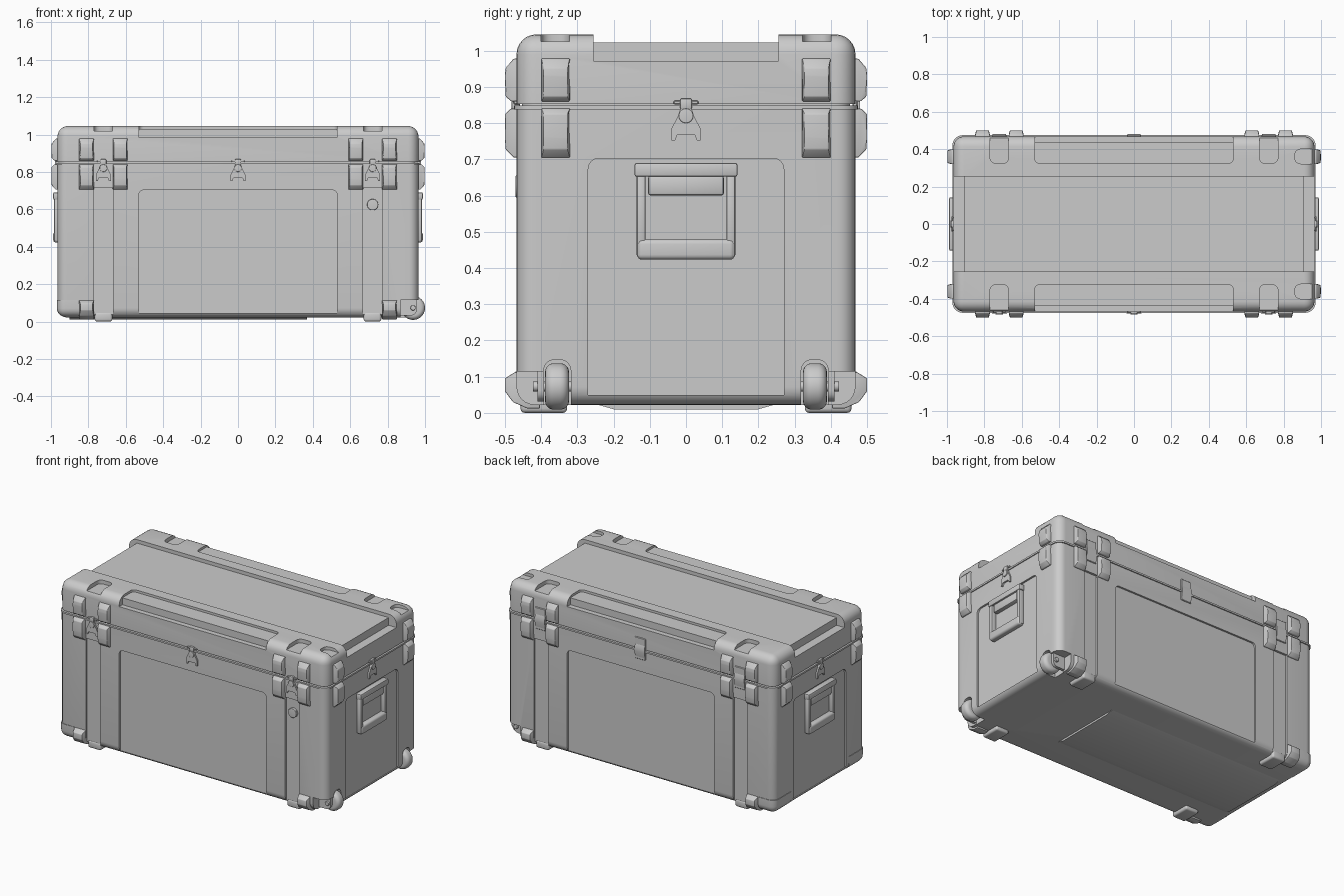
import bpy, bmesh
from math import pi
from mathutils import Matrix, Vector

if "Cube" in bpy.data.objects:
    bpy.data.objects.remove(bpy.data.objects["Cube"])

FRONT, RIGHT, BACK, LEFT = 0, pi / 2, pi, -pi / 2
SIDES = (-1, 1)


def finish(bm, name, rot=0):
    bmesh.ops.recalc_face_normals(bm, faces=bm.faces)
    me = bpy.data.meshes.new(name)
    bm.to_mesh(me)
    bm.free()
    me.transform(Matrix.Rotation(rot, 4, 'Z'))
    ob = bpy.data.objects.new(name, me)
    bpy.context.collection.objects.link(ob)
    return ob


def box(name, a, b, r=0, pick=None, seg=4, rot=0):
    """Box between two corners; pick(direction, midpoint) chooses edges to round."""
    lo = Vector([min(p, q) for p, q in zip(a, b)])
    hi = Vector([max(p, q) for p, q in zip(a, b)])
    mid, size = (lo + hi) / 2, hi - lo
    bm = bmesh.new()
    bmesh.ops.create_cube(bm, size=1)
    if r:
        chosen = []
        for e in bm.edges:
            d = e.verts[1].co - e.verts[0].co
            m = e.verts[0].co + e.verts[1].co
            axis = max(range(3), key=lambda i: abs(d[i]))
            if pick is None or pick(axis, m):
                chosen.append(e)
    for v in bm.verts:
        v.co = mid + Vector([v.co[i] * size[i] for i in range(3)])
    if r:
        bmesh.ops.bevel(bm, geom=chosen, offset=r, segments=seg, profile=0.5, affect='EDGES')
    return finish(bm, name, rot)


def prism(name, pts, place, bevel=0, rot=0):
    """Closed profile swept between two ends; place(point, end) gives the 3D position."""
    bm = bmesh.new()
    rings = [[bm.verts.new(place(p, s)) for p in pts] for s in SIDES]
    n = len(pts)
    for ring in rings:
        bm.faces.new(ring)
    for i in range(n):
        j = (i + 1) % n
        bm.faces.new((rings[0][i], rings[0][j], rings[1][j], rings[1][i]))
    if bevel:
        bmesh.ops.bevel(bm, geom=bm.edges[:], offset=bevel, segments=2, profile=0.5, affect='EDGES')
    return finish(bm, name, rot)


def cyl(name, c, r, depth, bevel=0, seg=32, rot=0):
    """Cylinder along y."""
    bm = bmesh.new()
    bmesh.ops.create_cone(bm, cap_ends=True, segments=seg, radius1=r, radius2=r, depth=depth,
                          matrix=Matrix.Translation(c) @ Matrix.Rotation(pi / 2, 4, 'X'))
    if bevel:
        rims = [e for e in bm.edges if abs(e.verts[0].co.y - e.verts[1].co.y) < 1e-5]
        bmesh.ops.bevel(bm, geom=rims, offset=bevel, segments=5, profile=0.5, affect='EDGES')
    return finish(bm, name, rot)


def cut(target, cutter):
    cutter.hide_render = True
    m = target.modifiers.new("cut", 'BOOLEAN')
    m.operation, m.solver, m.object = 'DIFFERENCE', 'EXACT', cutter
    bpy.context.view_layer.objects.active = target
    bpy.ops.object.modifier_apply(modifier=m.name)
    bpy.data.objects.remove(cutter)


def upright(axis, m):
    return axis == 2


# case base and lid shells, with the rim between them
base = box("case_base", (-.965, -.468, .022), (.965, .468, .84), .05,
           lambda ax, m: ax == 2 or m.z < -.5, 6)
lid = box("case_lid", (-.965, -.468, .853), (.965, .468, 1.045), .055,
          lambda ax, m: ax == 2 or m.z > .5, 6)
box("seam_core", (-.95, -.453, .83), (.95, .453, .87), .045, upright, 6)
box("rim_lip", (-.971, -.475, .837), (.971, .475, .848), .055, upright, 6)

# lid recesses: centre panel, end shelves, edge steps, stacking notches
cut(lid, box("c", (-1.1, -.255, 1.022), (1.1, .255, 1.2)))
for s in SIDES:
    cut(lid, box("c", (s * .908, -.255, .972), (s * 1.1, .255, 1.2)))
    cut(lid, box("c", (-.53, s * .325, 1.03), (.53, s * .6, 1.2), .025, upright))
    cut(lid, box("c", (-.53, s * .435, .985), (.53, s * .6, 1.2)))
    cut(lid, box("c", (.86, s * .322, 1.025), (1.1, s * .4, 1.2), .03, upright))
    for x in SIDES:
        cut(lid, box("c", (x * .77, s * .325, 1.02), (x * .67, s * .6, 1.2), .03, upright))

# base recesses: long panels, grooves, end panels, wheel wells
top_corners = lambda ax, m: ax == 1 and m.z > .5
for rot in (FRONT, BACK):
    cut(base, box("c", (-.53, -.6, .042), (.53, -.456, .703), .025, top_corners, rot=rot))
    for x in SIDES:
        cut(base, box("c", (x * .77, -.6, -.1), (x * .668, -.454, .715), rot=rot))
for rot in (RIGHT, LEFT):
    cut(base, box("c", (-.27, -1.1, .05), (.27, -.953, .703), .03, top_corners, rot=rot))
for s in SIDES:
    cut(base, box("c", (.865, s * .318, -.1), (1.1, s * .393, .147), .03,
                  lambda ax, m: ax == 0 and m.z > .5))
    cut(base, box("c", (.87, s * .385, -.1), (1.1, s * .6, .114)))

# underside skid plate with sloping sides
prism("skid_plate", [(-.27, .03), (-.2, .01), (.2, .01), (.27, .03)],
      lambda p, s: (.37 if s > 0 else -.9, p[0], p[1]))

# feet that sit in the notches of a case below
for x in SIDES:
    for y in SIDES:
        box("stacking_foot", (x * .672, y * .328, 0), (x * .766, y * .457, .05), .012, None, 3)

# bumpers: profiles are (distance out, height)
UPPER = [(-.03, .862), (.014, .86), (.03, .873), (.032, .93), (.03, .952), (.008, .978), (-.03, .978)]
LOWER = [(-.03, .705), (.008, .705), (.03, .728), (.032, .76), (.032, .825), (.016, .84), (-.03, .84)]
FOOT = [(-.065, .012), (-.03, .012), (.01, .03), (.032, .06), (.032, .095), (.004, .113), (-.065, .113)]


def bumper(name, prof, u, face, rot):
    prism(name, prof, lambda p, s: (u + s * (.04 if p[0] < .02 else .033), -face - p[0], p[1]),
          .003, rot)


for rot, face in ((FRONT, .468), (BACK, .468), (RIGHT, .966), (LEFT, .966)):
    spots = (-.81, -.63, .63, .81) if face < .5 else (-.36, .36)
    for u in spots:
        bumper("lid_bumper", UPPER, u, face, rot)
        bumper("base_bumper", LOWER, u, face, rot)
    if face < .5:
        for u in (-.81, .81):
            bumper("foot_bumper", FOOT, u, face, rot)

# corner caps on the end without wheels
for y in SIDES:
    box("corner_cap", (-.968, y * .3, .025), (-.85, y * .471, .114), .045,
        lambda ax, m, y=y: (ax == 2 and m.x < 0 and m.y * y > 0) or (m.z < 0 and ax == 1 and m.x < 0)
        or (m.z < 0 and ax == 0 and m.y * y > 0), 5)

# wheels, axles and brackets
for y in SIDES:
    cyl("wheel", (.936, y * .356, .073), .064, .066, .024, 40)
    cyl("axle", (.936, y * .363, .073), .014, .12, .003, 16)
    box("wheel_bracket", (.86, y * .392, .032), (.955, y * .41, .114), .03,
        lambda ax, m: ax == 1 and m.x > 0 and m.z < 0)

# latches
HOOK = [(-.012, .85), (-.022, .82), (-.04, .785), (-.04, .752), (-.03, .752), (-.024, .768),
        (.024, .768), (.03, .752), (.04, .752), (.04, .785), (.022, .82), (.012, .85)]


def latch(u, face, rot):
    prism("latch_plate", HOOK, lambda p, s: (u + p[0], -face - .003 - s * .008, p[1]), 0, rot)
    cyl("latch_turn_button", (u, -face - .008, .82), .02, .018, .003, 24, rot)
    box("latch_keeper", (u - .034, -face + .01, .852), (u + .034, -face - .008, .862), .002, None, 1, rot)
    box("latch_hook", (u - .016, -face + .01, .838), (u + .016, -face - .014, .868), .004, None, 2, rot)


for u in (-.72, 0, .72):
    latch(u, .468, FRONT)
    # hinges on the back: two leaves and a barrel
    box("hinge_leaf", (u - .038, -.46, .785), (u + .038, -.474, .925), .003, None, 1, BACK)
    prism("hinge_cover", [(-.46, .80), (-.474, .80), (-.48, .835), (-.48, .86), (-.474, .88), (-.46, .88)],
          lambda p, s, u=u: (u + s * .036, p[0], p[1]), 0, BACK)
for rot in (RIGHT, LEFT):
    latch(0, .965, rot)

# end carrying handles
for rot in (RIGHT, LEFT):
    box("handle_mount", (-.142, -.945, .652), (.142, -.988, .69), .006, None, 2, rot)
    box("handle_flap", (-.105, -.945, .6), (.105, -.979, .655), .008, None, 2, rot)
    box("handle_grip", (-.135, -.945, .423), (.135, -.988, .48), .014, None, 4, rot)
    for s in SIDES:
        box("handle_arm", (s * .112, -.945, .43), (s * .136, -.984, .66), .006, None, 2, rot)

# pressure valve
cyl("pressure_valve", (.72, -.455, .625), .03, .012, 0, 32)
cyl("pressure_valve", (.72, -.465, .625), .03, .012, .003, 32)

# smooth shading with sharp edges kept
bpy.ops.object.select_all(action='DESELECT')
for ob in bpy.context.scene.objects:
    ob.select_set(True)
bpy.context.view_layer.objects.active = base
bpy.ops.object.shade_smooth_by_angle(angle=.6)
